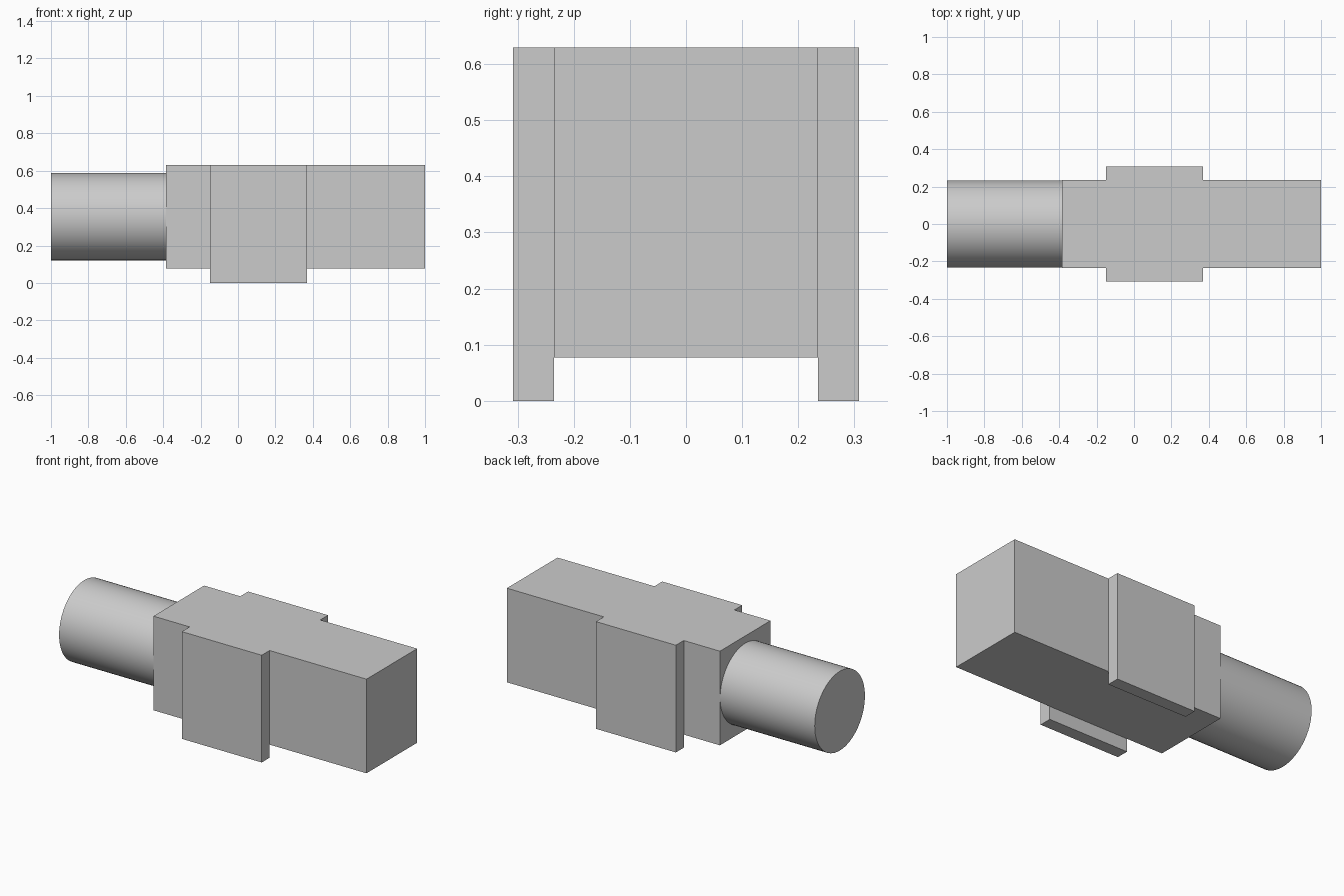
import bpy
import math

cube = bpy.data.objects.get("Cube")
if cube:
    bpy.data.objects.remove(cube, do_unlink=True)

# Single flat grey
grey = bpy.data.materials.new("light grey")
grey.use_nodes = True
colour = (0.6, 0.6, 0.6, 1)
grey.diffuse_color = colour
grey.node_tree.nodes["Principled BSDF"].inputs["Base Color"].default_value = colour


def box(name, low, high):
    """Box between two opposite corners."""
    centre = [(a + b) / 2 for a, b in zip(low, high)]
    bpy.ops.mesh.primitive_cube_add(size=1, location=centre)
    obj = bpy.context.object
    obj.name = name
    obj.scale = [b - a for a, b in zip(low, high)]
    bpy.ops.object.transform_apply(location=False, rotation=False, scale=True)
    obj.data.materials.append(grey)
    return obj


HALF_WIDTH = 0.235
TOP = 0.63
BODY_END = -0.385

# Main block
box("body", (BODY_END, -HALF_WIDTH, 0.077), (1, HALF_WIDTH, TOP))

# Side plates reaching down past the body
for name, side in (("left_side_plate", -1), ("right_side_plate", 1)):
    ys = sorted((side * HALF_WIDTH, side * 0.308))
    box(name, (-0.15, ys[0], 0), (0.37, ys[1], TOP))

# Round barrel at the end of the body
bpy.ops.mesh.primitive_cylinder_add(
    vertices=64, radius=HALF_WIDTH - 0.002, depth=1 + BODY_END,
    location=((BODY_END - 1) / 2, 0, 0.354), rotation=(0, math.pi / 2, 0))
barrel = bpy.context.object
barrel.name = "barrel"
barrel.data.materials.append(grey)
bpy.ops.object.shade_smooth_by_angle(angle=math.radians(30))
